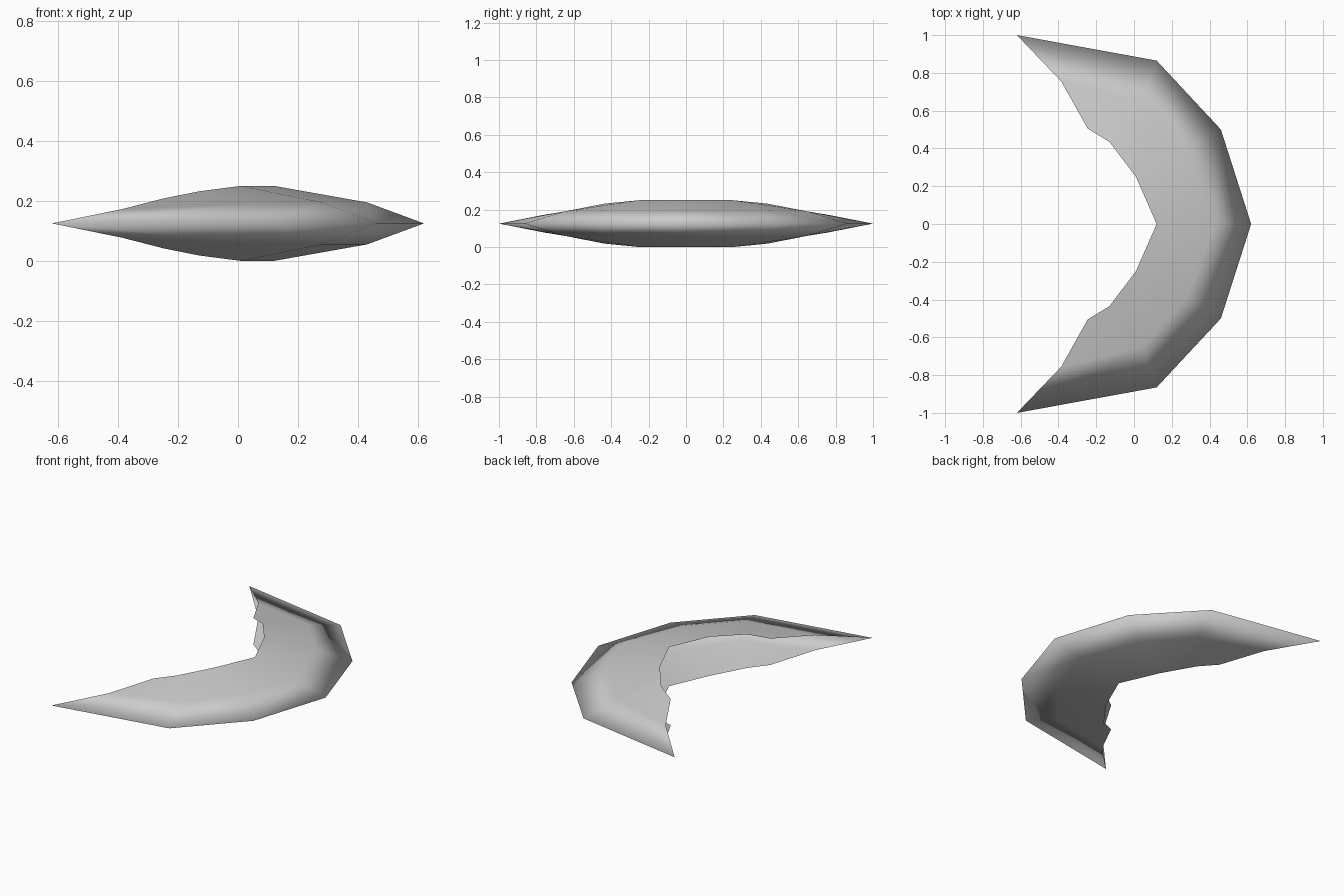
import bpy
import bmesh

cube = bpy.data.objects.get("Cube")
if cube:
    bpy.data.objects.remove(cube, do_unlink=True)

# Single plain grey
grey = bpy.data.materials.new("plain_grey")
grey.use_nodes = True
color = (0.6, 0.6, 0.6, 1)
grey.diffuse_color = color
grey.node_tree.nodes["Principled BSDF"].inputs["Base Color"].default_value = color

# Cross-sections of one quarter: inner lip, shoulder, outer ridge (z from the mid plane)
sections = [
    [(0.12, 0, 0.125), (0.43, 0, 0.07), (0.62, 0, 0)],
    [(0.01, 0.25, 0.125), (0.28, 0.39, 0.07), (0.46, 0.5, 0)],
    [(-0.13, 0.435, 0.107), (0.045, 0.65, 0.065), (0.12, 0.865, 0)],
]
bm = bmesh.new()
rows = [[bm.verts.new(p) for p in section] for section in sections]
for a, b in zip(rows, rows[1:]):
    for i in range(2):
        bm.faces.new((a[i], a[i + 1], b[i + 1], b[i]))

# Pointed horn closing the quarter
lip, shoulder, ridge = rows[-1]
notch = bm.verts.new((-0.245, 0.505, 0.084))
barb = bm.verts.new((-0.385, 0.755, 0.048))
tip = bm.verts.new((-0.62, 1, 0))
bm.faces.new((shoulder, ridge, tip))
bm.faces.new((shoulder, tip, barb))
bm.faces.new((shoulder, barb, notch))
bm.faces.new((shoulder, notch, lip))
bmesh.ops.recalc_face_normals(bm, faces=bm.faces)
if sum(f.normal.z for f in bm.faces) < 0:
    bmesh.ops.reverse_faces(bm, faces=bm.faces)
for face in bm.faces:
    face.smooth = True

mesh = bpy.data.meshes.new("crescent_shell")
bm.to_mesh(mesh)
bm.free()
mesh.materials.append(grey)
shell = bpy.data.objects.new("crescent_shell", mesh)
shell.location.z = 0.125
bpy.context.collection.objects.link(shell)

# Mirror front to back and top to bottom; the inner side stays open
mirror = shell.modifiers.new("mirror", 'MIRROR')
mirror.use_axis = (False, True, True)
mirror.merge_threshold = 0.001
